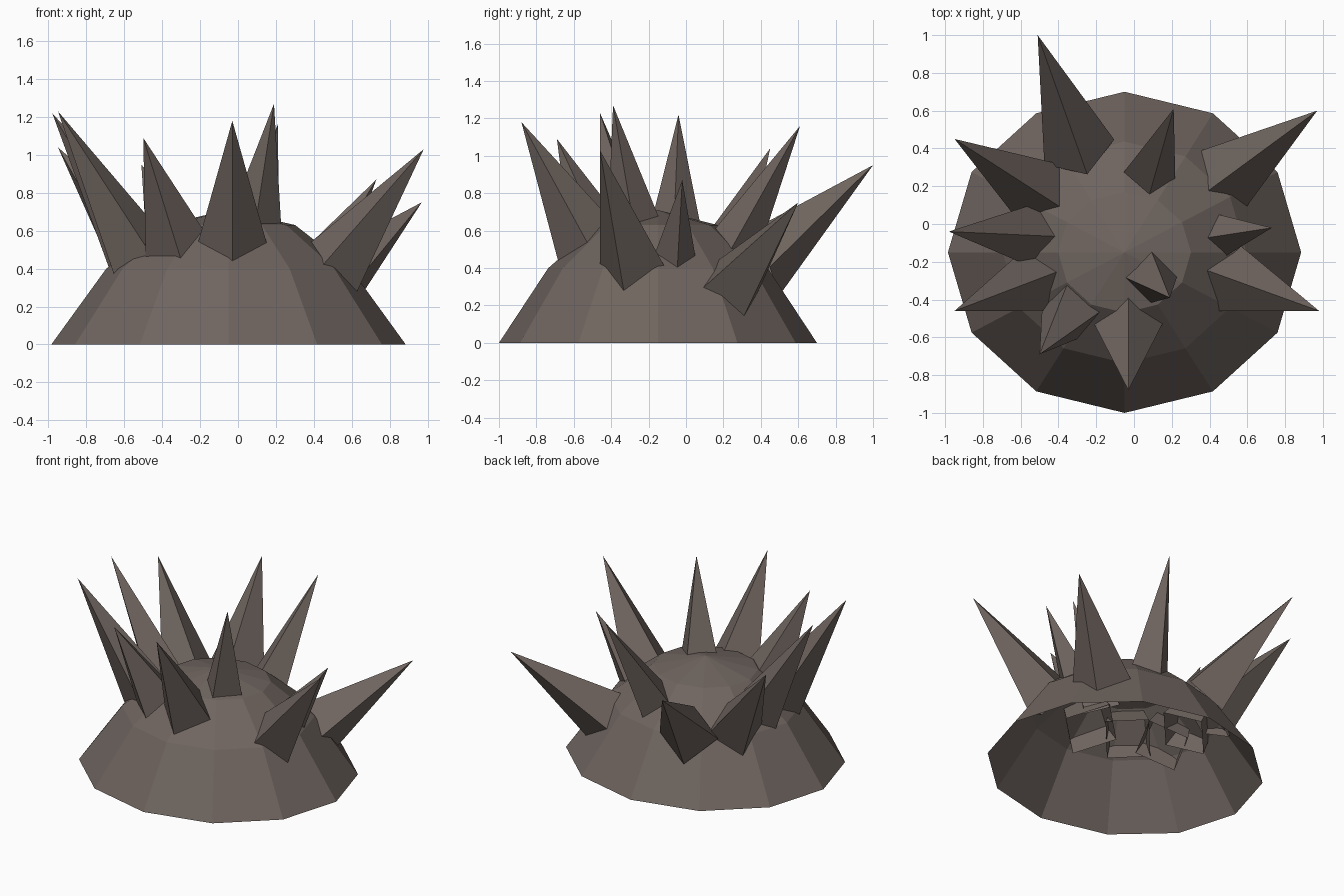
import bpy, bmesh, math
from mathutils import Vector, Matrix

if "Cube" in bpy.data.objects:
    bpy.data.objects.remove(bpy.data.objects["Cube"])

mat = bpy.data.materials.new("dark_rock")
mat.diffuse_color = (0.16, 0.13, 0.115, 1)
mat.use_nodes = True
mat.node_tree.nodes["Principled BSDF"].inputs["Base Color"].default_value = mat.diffuse_color


def finish(bm, name):
    bmesh.ops.recalc_face_normals(bm, faces=bm.faces)
    me = bpy.data.meshes.new(name)
    bm.to_mesh(me)
    bm.free()
    me.materials.append(mat)
    ob = bpy.data.objects.new(name, me)
    bpy.context.collection.objects.link(ob)
    return ob


# Open-bottomed twelve-sided dome: (radius factor, height) rings and an apex
CX, CY, RX, RY, N = -0.05, -0.15, 0.935, 0.85, 12
bm = bmesh.new()
rings = []
for f, z in [(1, 0), (0.69, 0.40), (0.376, 0.63)]:
    rings.append([bm.verts.new((CX + RX * f * math.cos(2 * math.pi * i / N),
                                CY + RY * f * math.sin(2 * math.pi * i / N), z))
                  for i in range(N)])
apex = bm.verts.new((CX, CY, 0.71))
for i in range(N):
    j = (i + 1) % N
    for a, b in zip(rings, rings[1:]):
        bm.faces.new((a[i], a[j], b[j], b[i]))
    bm.faces.new((rings[-1][i], rings[-1][j], apex))
finish(bm, "shell_dome")


# Four-sided open-based spike, one corner pointing downhill, turned by roll degrees;
# the root continues the same taper below the dome surface
def spike(name, base, tip, r, roll=0, root=0.13):
    base, tip = Vector(base), Vector(tip)
    length = (tip - base).length
    axis = (tip - base).normalized()
    r *= (length + root) / length
    base -= axis * root
    down = (axis * axis.z - Vector((0, 0, 1))).normalized()
    bm = bmesh.new()
    corners = []
    for k in range(4):
        rot = Matrix.Rotation(math.radians(roll + 90 * k), 3, axis)
        corners.append(bm.verts.new(base + rot @ down * r))
    top = bm.verts.new(tip)
    for k in range(4):
        bm.faces.new((corners[k], corners[(k + 1) % 4], top))
    finish(bm, name)


# Spikes: base centre, tip, base radius, roll, root depth
spikes = [
    ((-0.30, 0.41, 0.43), (-0.51, 1.00, 0.95), 0.187, 0, 0.04),
    ((0.09, 0.28, 0.56), (0.21, 0.61, 1.16), 0.13, 15),
    ((0.48, 0.24, 0.29), (0.97, 0.60, 0.75), 0.19, 0, 0.02),
    ((0.47, -0.06, 0.47), (0.73, -0.02, 0.87), 0.11, 0, 0.08),
    ((0.51, -0.29, 0.42), (0.98, -0.46, 1.03), 0.18, 0, 0.07),
    ((-0.03, -0.53, 0.54), (-0.03, -0.88, 1.18), 0.18, 0),
    ((-0.33, -0.46, 0.54), (-0.50, -0.69, 1.09), 0.165, 40),
    ((-0.53, -0.30, 0.49), (-0.95, -0.46, 1.23), 0.17, 0),
    ((-0.54, -0.06, 0.49), (-0.98, -0.04, 1.22), 0.165, 0),
    ((-0.53, 0.18, 0.46), (-0.95, 0.45, 1.04), 0.175, 0, 0.08),
    ((0.09, -0.28, 0.64), (0.19, -0.39, 1.27), 0.14, 48),
]
for n, s in enumerate(spikes, 1):
    spike(f"spike_{n:02d}", *s)
